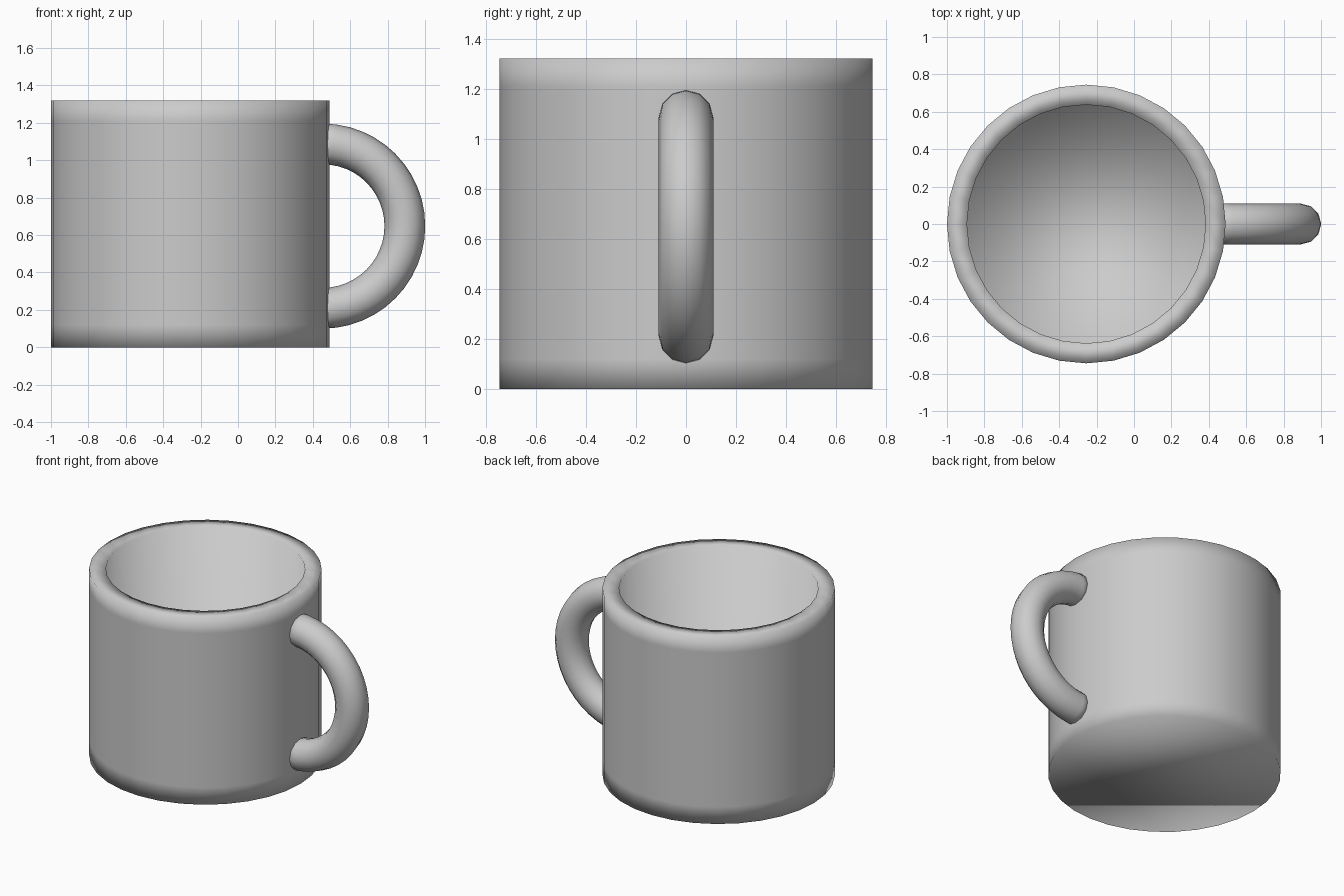
import bpy, bmesh
from math import sin, cos, pi

if "Cube" in bpy.data.objects:
    bpy.data.objects.remove(bpy.data.objects["Cube"])


def make_object(name, bm):
    bmesh.ops.recalc_face_normals(bm, faces=bm.faces)
    for f in bm.faces:
        f.smooth = True
    mesh = bpy.data.meshes.new(name)
    bm.to_mesh(mesh)
    bm.free()
    obj = bpy.data.objects.new(name, mesh)
    bpy.context.collection.objects.link(obj)
    return obj


def skin_rings(name, rings):
    """Bridge closed vertex rings in order and cap both ends."""
    bm = bmesh.new()
    loops = [[bm.verts.new(p) for p in ring] for ring in rings]
    for a, b in zip(loops, loops[1:]):
        n = len(a)
        for i in range(n):
            j = (i + 1) % n
            bm.faces.new((a[i], a[j], b[j], b[i]))
    bm.faces.new(loops[0])
    bm.faces.new(loops[-1])
    return make_object(name, bm)


# Cup: outer wall with support loops, flat rim, hollow inside
SIDES, CX = 32, -0.255
profile = [(0.745, 0), (0.745, 0.12), (0.745, 1.21), (0.745, 1.32),
           (0.638, 1.32), (0.638, 0.11)]
skin_rings("cup_body", [
    [(CX + r * cos(2 * pi * i / SIDES), r * sin(2 * pi * i / SIDES), z)
     for i in range(SIDES)] for r, z in profile])

# Handle: half ring whose ends sink into the cup wall
HX, HZ, MAJOR, MINOR, STEPS, TUBE = 0.453, 0.648, 0.439, 0.109, 24, 12
arc = [-pi / 2 + pi * s / STEPS for s in range(STEPS + 1)]
skin_rings("handle", [
    [(HX + (MAJOR + MINOR * cos(2 * pi * k / TUBE)) * cos(a),
      MINOR * sin(2 * pi * k / TUBE),
      HZ + (MAJOR + MINOR * cos(2 * pi * k / TUBE)) * sin(a))
     for k in range(TUBE)] for a in arc])
